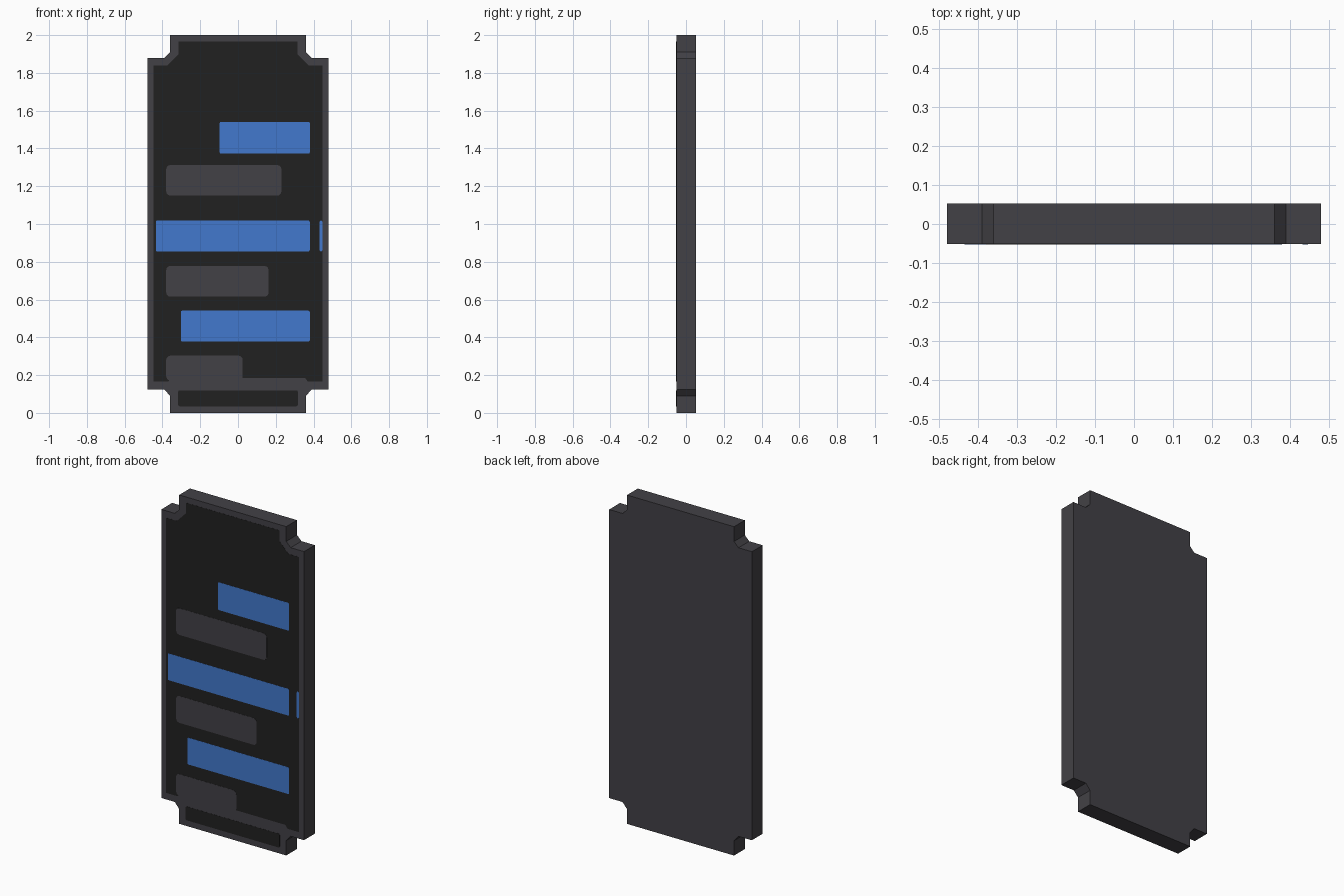
import bpy, bmesh, math

if "Cube" in bpy.data.objects:
    bpy.data.objects.remove(bpy.data.objects["Cube"])

FRONT, BACK = -0.0525, 0.0525
STEP = 0.0008  # thickness of one painted layer


def material(name, rgb):
    m = bpy.data.materials.new(name)
    m.diffuse_color = (*rgb, 1)
    m.use_nodes = True
    m.node_tree.nodes["Principled BSDF"].inputs["Base Color"].default_value = m.diffuse_color
    return m


GREY = material("dark grey", (0.055, 0.053, 0.061))
BLACK = material("screen black", (0.0155, 0.0155, 0.0155))
BLUE = material("message blue", (0.055, 0.19, 0.61))


def slab(name, outline, y0, y1, mat):
    """Extrude an x/z outline from y0 (front) to y1 (back)."""
    bm = bmesh.new()
    face = bm.faces.new([bm.verts.new((x, y0, z)) for x, z in outline])
    ext = bmesh.ops.extrude_face_region(bm, geom=[face])
    moved = [g for g in ext["geom"] if isinstance(g, bmesh.types.BMVert)]
    bmesh.ops.translate(bm, vec=(0, y1 - y0, 0), verts=moved)
    bmesh.ops.recalc_face_normals(bm, faces=bm.faces)
    me = bpy.data.meshes.new(name)
    bm.to_mesh(me)
    bm.free()
    me.materials.append(mat)
    ob = bpy.data.objects.new(name, me)
    bpy.context.collection.objects.link(ob)
    return ob


def mirrored(right):
    """Close a right-hand half outline with its mirror image."""
    return right + [(-x, z) for x, z in reversed(right)]


def rounded(x0, x1, z0, z1, r, n=3):
    pts = []
    for cx, cz, a in ((x1 - r, z1 - r, 0), (x0 + r, z1 - r, 90),
                      (x0 + r, z0 + r, 180), (x1 - r, z0 + r, 270)):
        for i in range(n + 1):
            t = math.radians(a + 90 * i / n)
            pts.append((cx + r * math.cos(t), cz + r * math.sin(t)))
    return pts


# Body with notched corners
body = mirrored([(0.36, 0), (0.36, 0.09), (0.39, 0.125), (0.48, 0.125),
                 (0.48, 1.88), (0.39, 1.88), (0.36, 1.91), (0.36, 2)])
slab("body", body, FRONT + 2 * STEP, BACK, GREY)

# Screen and lower panel
screen = mirrored([(0.355, 0.185), (0.37, 0.165), (0.447, 0.165),
                   (0.447, 1.838), (0.375, 1.838), (0.315, 1.9), (0.315, 1.965)])
slab("screen", screen, FRONT + STEP, FRONT + 2.5 * STEP, BLACK)
slab("lower_panel", rounded(-0.317, 0.317, 0.035, 0.119, 0.008),
     FRONT + STEP, FRONT + 2.5 * STEP, BLACK)

# Message bars: x0, x1, z0, z1
for i, b in enumerate([(-0.38, 0.23, 1.15, 1.312), (-0.38, 0.162, 0.615, 0.778),
                       (-0.38, 0.025, 0.172, 0.303)]):
    slab(f"grey_bar_{i + 1}", rounded(*b, 0.022), FRONT, FRONT + 1.5 * STEP, GREY)
for i, b in enumerate([(-0.097, 0.38, 1.372, 1.541), (-0.435, 0.38, 0.855, 1.018),
                       (-0.303, 0.38, 0.378, 0.541), (0.432, 0.447, 0.855, 1.018)]):
    slab(f"blue_bar_{i + 1}", rounded(*b, 0.007), FRONT, FRONT + 1.5 * STEP, BLUE)
